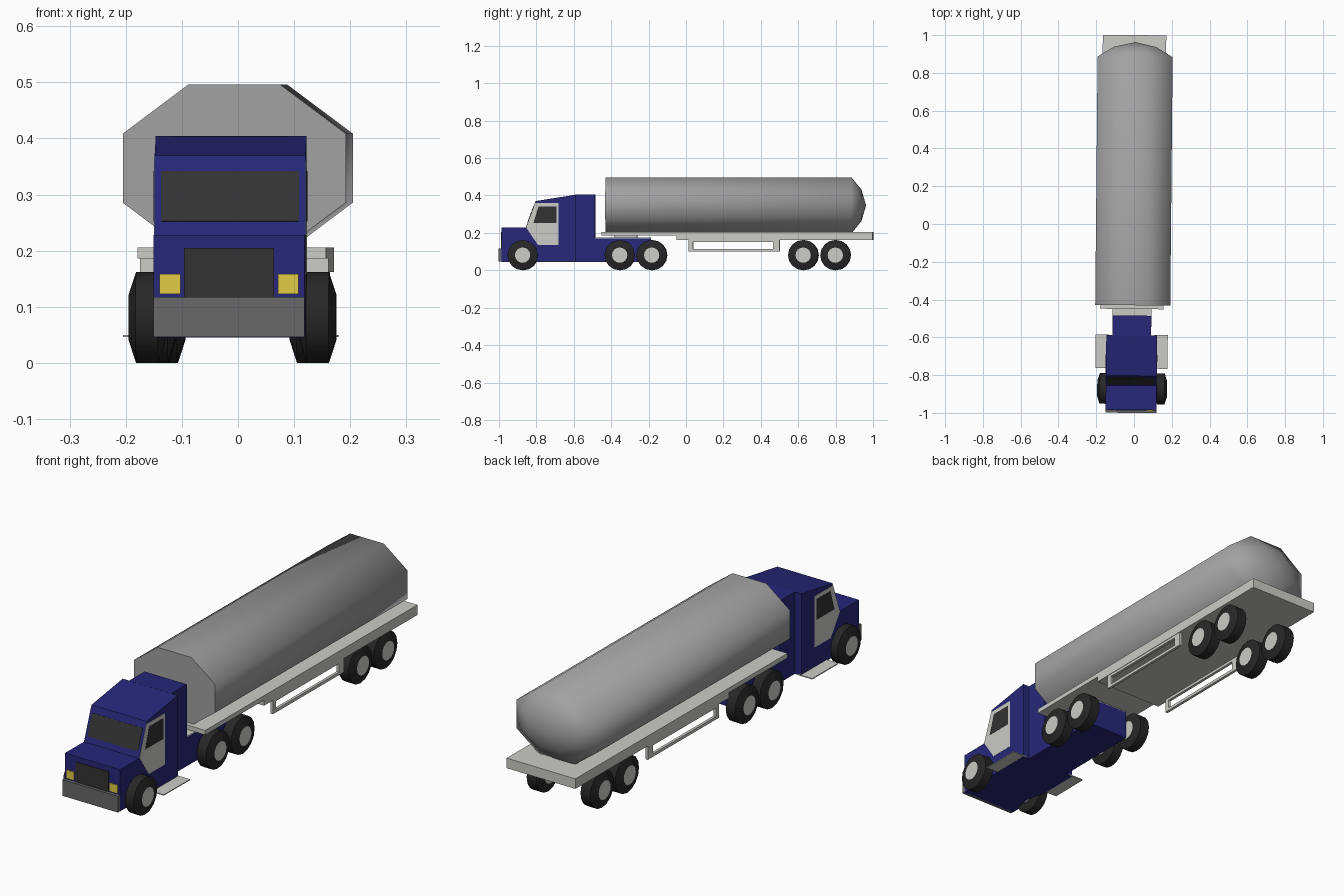
import bpy, bmesh, math
from mathutils import Matrix, Vector

if "Cube" in bpy.data.objects:
    bpy.data.objects.remove(bpy.data.objects["Cube"])

# The whole vehicle sits at a very slight yaw
YAW = Matrix.Translation((-0.0065, 0, 0)) @ Matrix.Rotation(-0.0095, 4, 'Z')


def mat(name, r, g, b):
    m = bpy.data.materials.new(name)
    m.diffuse_color = (r, g, b, 1)
    m.use_nodes = True
    m.node_tree.nodes["Principled BSDF"].inputs["Base Color"].default_value = m.diffuse_color
    return m


BLUE = mat("cab_blue", 0.02, 0.02, 0.19)
LIGHT = mat("light_grey", 0.6, 0.6, 0.57)
STEEL = mat("tank_grey", 0.36, 0.36, 0.36)
DARK = mat("bumper_grey", 0.14, 0.14, 0.14)
GLASS = mat("glass", 0.032, 0.032, 0.032)
RUBBER = mat("rubber", 0.02, 0.02, 0.02)
YELLOW = mat("lamp_yellow", 0.75, 0.6, 0.06)


def finish(name, bm, material, smooth=None):
    bmesh.ops.remove_doubles(bm, verts=bm.verts, dist=1e-5)
    bmesh.ops.recalc_face_normals(bm, faces=bm.faces)
    bm.transform(YAW)
    me = bpy.data.meshes.new(name)
    bm.to_mesh(me)
    bm.free()
    me.materials.append(material)
    ob = bpy.data.objects.new(name, me)
    bpy.context.collection.objects.link(ob)
    if smooth:
        bpy.ops.object.select_all(action='DESELECT')
        ob.select_set(True)
        bpy.context.view_layer.objects.active = ob
        bpy.ops.object.shade_smooth_by_angle(angle=math.radians(smooth))
    return ob


def loft(bm, rings, cap=True):
    """Skin a list of point loops and optionally close both ends."""
    loops = [[bm.verts.new(p) for p in ring] for ring in rings]
    for a, b in zip(loops, loops[1:]):
        for i in range(len(a)):
            j = (i + 1) % len(a)
            bm.faces.new((a[i], a[j], b[j], b[i]))
    if cap:
        bm.faces.new(loops[0])
        bm.faces.new(loops[-1])


def extrude(name, profile, x0, x1, material):
    """Side profile in (y, z), extruded along x."""
    bm = bmesh.new()
    loft(bm, [[(x, y, z) for y, z in profile] for x in (x0, x1)])
    return finish(name, bm, material)


def box(name, x0, x1, y0, y1, z0, z1, material):
    return extrude(name, [(y0, z0), (y1, z0), (y1, z1), (y0, z1)], x0, x1, material)


def x_lathe(name, centre, rings, material, cap, n=16):
    """Round part about the x axis from (x, radius) pairs."""
    bm = bmesh.new()
    cy, cz = centre
    angles = [2 * math.pi * i / n for i in range(n)]
    loft(bm, [[(x, cy + r * math.sin(a), cz - r * math.cos(a)) for a in angles]
              for x, r in rings], cap)
    return finish(name, bm, material, 32)


# Tank: eight-sided oval barrel, flat front, domed rear
bm = bmesh.new()
angles = [math.radians(22.5 + 45 * i) for i in range(8)]
loft(bm, [[(0.004 + 0.215 * s * math.cos(a), y, 0.347 + 0.161 * s * math.sin(a)) for a in angles]
          for y, s in ((-0.43, 1), (0.885, 1), (0.938, 0.56), (0.963, 0.0))], cap=False)
bm.verts.ensure_lookup_table()
bm.faces.new(bm.verts[:8])
finish("tank", bm, STEEL, 65)

# Trailer deck with thin front neck
extrude("trailer_deck", [(-0.45, 0.206), (1.0, 0.206), (1.0, 0.162), (-0.048, 0.162),
                         (-0.048, 0.186), (-0.45, 0.186)], -0.168, 0.168, LIGHT)

# Open side guards under the deck
for side, s in (("left", -1), ("right", 1)):
    bm = bmesh.new()
    outer = [(0.016, 0.1), (0.502, 0.1), (0.502, 0.164), (0.016, 0.164)]
    inner = [(0.038, 0.113), (0.467, 0.113), (0.467, 0.15), (0.038, 0.15)]
    xa, xb = s * 0.154, s * 0.166
    loft(bm, [[(x, y, z) for y, z in loop] for x, loop in
              ((xa, outer), (xb, outer), (xb, inner), (xa, inner), (xa, outer))], cap=False)
    finish("side_guard_" + side, bm, LIGHT)

# Cab, sleeper and tractor chassis
HW = 0.1345
extrude("cab", [(-0.985, 0.045), (-0.985, 0.228), (-0.855, 0.228), (-0.803, 0.37),
                (-0.59, 0.404), (-0.59, 0.045)], -HW, HW, BLUE)
box("sleeper", -0.103, 0.103, -0.592, -0.485, 0.045, 0.404, BLUE)
box("chassis", -0.103, 0.103, -0.49, -0.187, 0.045, 0.171, BLUE)
box("chassis_top_plate", -0.103, 0.103, -0.486, -0.187, 0.17, 0.175, LIGHT)
box("coupling_plate", -0.09, 0.09, -0.385, -0.26, 0.174, 0.188, LIGHT)

# Front details
box("bumper", -HW, HW, -1.0, -0.984, 0.046, 0.117, DARK)
box("grille", -0.08, 0.08, -0.988, -0.983, 0.116, 0.205, GLASS)
for side, s in (("left", -1), ("right", 1)):
    box("headlight_" + side, s * 0.087, s * 0.124, -0.989, -0.983, 0.123, 0.158, YELLOW)

# Windscreen laid on the slanted cab front
bottom, top = Vector((-0.855, 0.228)), Vector((-0.803, 0.37))
out = Vector((-0.142, 0.052)).normalized() * 0.002
p, q = bottom.lerp(top, 0.17), bottom.lerp(top, 0.8)
extrude("windscreen", [p + out, q + out, q - out, p - out], -0.123, 0.123, GLASS)

# Doors, door windows and step plates
for side, s in (("left", -1), ("right", 1)):
    extrude("door_" + side, [(-0.853, 0.228), (-0.806, 0.36), (-0.68, 0.36), (-0.68, 0.135),
                             (-0.79, 0.135)], s * 0.13, s * (HW + 0.001), LIGHT)
    extrude("door_window_" + side, [(-0.815, 0.252), (-0.787, 0.342), (-0.692, 0.342),
                                    (-0.692, 0.252)], s * 0.13, s * (HW + 0.002), GLASS)
    box("step_" + side, s * 0.12, s * 0.191, -0.765, -0.586, 0.046, 0.05, LIGHT)

# Wheels: tyre with bulging sidewalls, pale hub showing on both faces
R, RH, BULGE = 0.081, 0.041, 0.013
AXLES = {"front": (-0.872, 0.132, 0.172), "drive_1": (-0.353, 0.115, 0.160),
         "drive_2": (-0.182, 0.115, 0.160), "trailer_1": (0.628, 0.108, 0.155),
         "trailer_2": (0.80, 0.108, 0.155)}
for axle, (y, xi, xo) in AXLES.items():
    shift = 0.005 if axle == "front" else 0.0
    for side, s in (("left", -1), ("right", 1)):
        def X(x):
            return s * x + shift
        x_lathe(f"tyre_{axle}_{side}", (y, R),
                [(X(xi - BULGE), RH), (X(xi), R), (X(xo), R), (X(xo + BULGE), RH)], RUBBER, False)
        x_lathe(f"hub_{axle}_{side}", (y, R),
                [(X(xi - BULGE), RH), (X(xo + BULGE), RH)], LIGHT, True)
